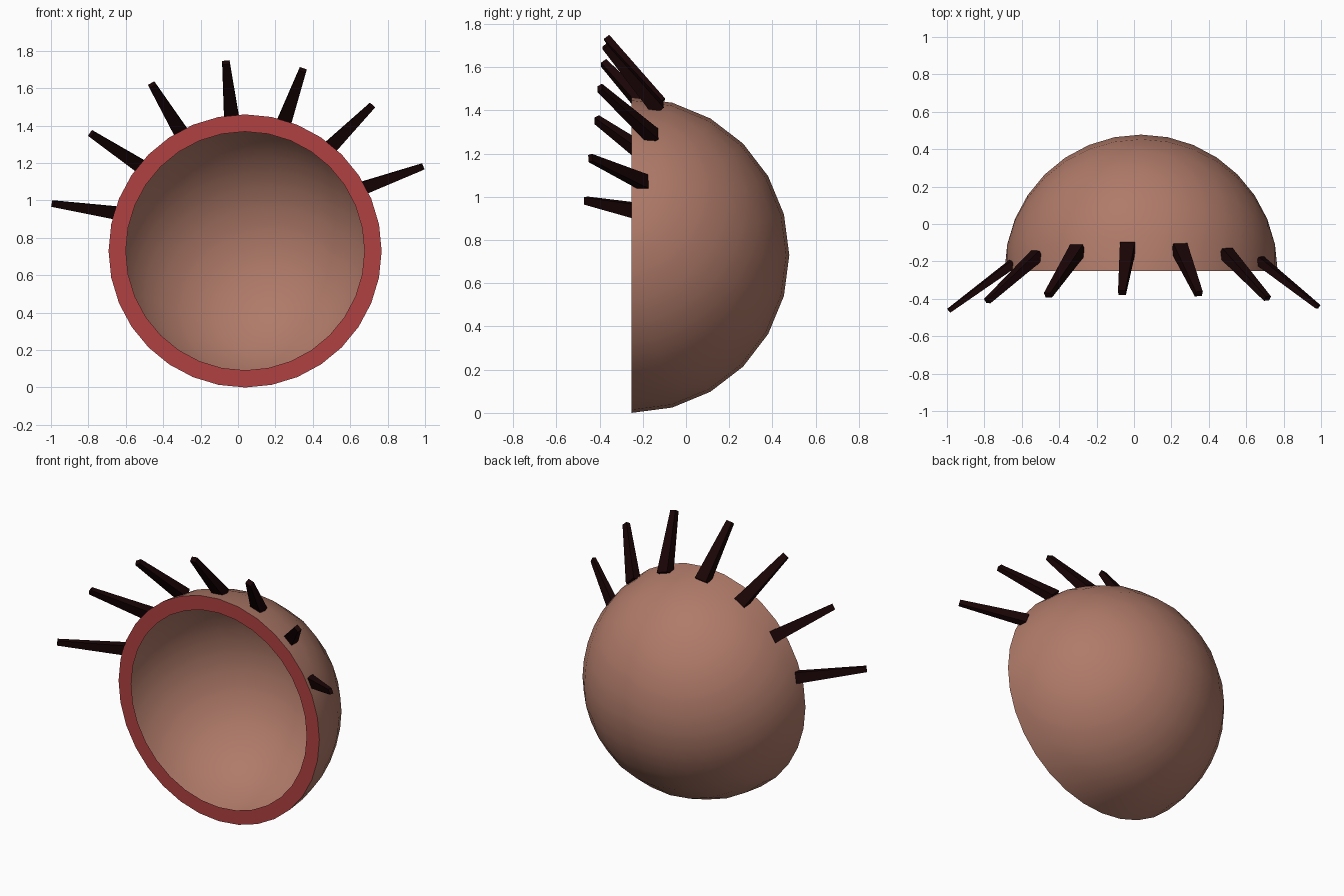
import bpy, bmesh, math
from mathutils import Matrix, Vector

cube = bpy.data.objects.get("Cube")
if cube:
    bpy.data.objects.remove(cube)

CENTRE = Vector((0.038, -0.252, 0.73))
RADIUS, OPENING = 0.73, 0.638


def material(name, colour):
    m = bpy.data.materials.new(name)
    m.use_nodes = True
    m.diffuse_color = (*colour, 1)
    bsdf = m.node_tree.nodes["Principled BSDF"]
    bsdf.inputs["Base Color"].default_value = (*colour, 1)
    return m


skin = material("skin", (0.43, 0.195, 0.14))
rim_red = material("rim red", (0.44, 0.052, 0.052))
dark = material("lash dark brown", (0.01, 0.0013, 0.0018))


def add_object(name, bm, mats):
    mesh = bpy.data.meshes.new(name)
    bm.to_mesh(mesh)
    bm.free()
    for m in mats:
        mesh.materials.append(m)
    obj = bpy.data.objects.new(name, mesh)
    bpy.context.collection.objects.link(obj)
    return obj


# Eyelid shell: a thin half sphere, poles left and right, open to the front
bm = bmesh.new()
bmesh.ops.create_uvsphere(bm, u_segments=24, v_segments=16, radius=RADIUS,
                          matrix=Matrix.Rotation(math.pi / 2, 4, 'Y'))
bmesh.ops.delete(bm, geom=[v for v in bm.verts if v.co.y < -0.001], context='VERTS')
for f in bm.faces:
    f.smooth = True

# Flat red lip turned inwards from the open edge
open_edges = [e for e in bm.edges if e.is_boundary]
lip = bmesh.ops.extrude_edge_only(bm, edges=open_edges)["geom"]
for item in lip:
    if isinstance(item, bmesh.types.BMVert):
        item.co *= OPENING / RADIUS
    elif isinstance(item, bmesh.types.BMFace):
        item.material_index = 1
        item.smooth = False
bm.normal_update()
for f in bm.faces:
    if f.material_index == 1 and f.normal.y > 0:
        f.normal_flip()
bmesh.ops.translate(bm, verts=bm.verts[:], vec=CENTRE)
shell = add_object("eyelid_shell", bm, [skin, rim_red])
bpy.ops.object.select_all(action='DESELECT')
shell.select_set(True)
bpy.context.view_layer.objects.active = shell
bpy.ops.object.shade_smooth_by_angle(angle=math.radians(40))


# Lashes: tapered bars fanned over the upper edge, leaning forward
def lash(name, base, tip, tangent, width, depth):
    axis = (tip - base).normalized()
    side = (tangent - axis * tangent.dot(axis)).normalized()
    up = axis.cross(side)
    bm = bmesh.new()
    low, high = [
        [bm.verts.new(p + side * width * s * a + up * depth * s * b)
         for a, b in ((-1, -1), (1, -1), (1, 1), (-1, 1))]
        for p, s in ((base, 1), (tip, 0.5))]
    bm.faces.new(low)
    bm.faces.new(high)
    for i in range(4):
        j = (i + 1) % 4
        bm.faces.new((low[i], low[j], high[j], high[i]))
    bmesh.ops.recalc_face_normals(bm, faces=bm.faces[:])
    add_object(name, bm, [dark])


def around(degrees):
    a = math.radians(degrees)
    return Vector((math.cos(a), 0, math.sin(a)))


for i in range(7):
    t = (i - 3) / 3
    base_y = 0.13 - 0.08 * t * t + 0.01 * t
    tip_y = -0.116 - 0.085 * t * t + 0.01 * t
    base = around(95.8 - 67.8 * t) * math.sqrt(0.717 ** 2 - base_y ** 2)
    tip = around(95.8 - 70.4 * t) * (1.013 + 0.04 * t * t - 0.005 * t)
    base.y, tip.y = base_y, tip_y
    lash(f"lash_{i + 1}", CENTRE + base, CENTRE + tip, around(5.8 - 70.4 * t),
         0.04 - 0.005 * t * t, 0.032 - 0.01 * t * t)
